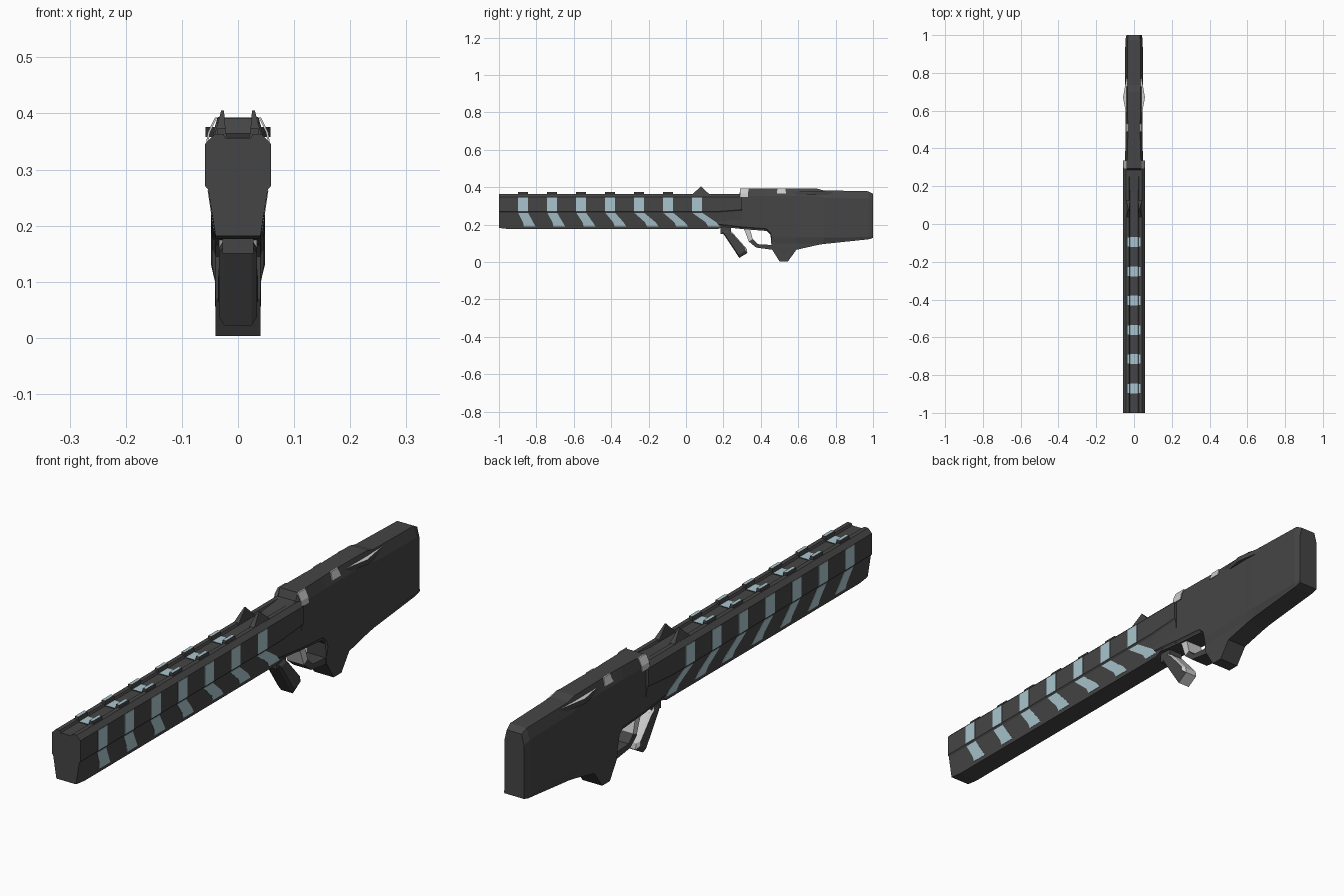
import bpy, bmesh
from mathutils import Vector

if "Cube" in bpy.data.objects:
    bpy.data.objects.remove(bpy.data.objects["Cube"])


def material(name, rgb):
    m = bpy.data.materials.new(name)
    m.diffuse_color = (*rgb, 1)
    m.use_nodes = True
    m.node_tree.nodes["Principled BSDF"].inputs["Base Color"].default_value = m.diffuse_color
    return m


DARK = material("charcoal", (0.06, 0.06, 0.06))
BLUE = material("pale blue", (0.40, 0.56, 0.62))
GREY = material("light grey", (0.60, 0.60, 0.60))


def finish(name, bm, mats, rule=None):
    bmesh.ops.recalc_face_normals(bm, faces=bm.faces)
    bm.normal_update()
    if rule:
        for f in bm.faces:
            f.material_index = int(rule(f.normal))
    me = bpy.data.meshes.new(name)
    bm.to_mesh(me)
    bm.free()
    for m in mats:
        me.materials.append(m)
    ob = bpy.data.objects.new(name, me)
    bpy.context.collection.objects.link(ob)
    return ob


def loft(name, rings, mats, rule=None):
    """Skin a list of equal-length rings and cap both ends."""
    bm = bmesh.new()
    vs = [[bm.verts.new(p) for p in r] for r in rings]
    n = len(vs[0])
    for a, b in zip(vs, vs[1:]):
        for i in range(n):
            j = (i + 1) % n
            bm.faces.new((a[i], a[j], b[j], b[i]))
    bm.faces.new(vs[0])
    bm.faces.new(vs[-1])
    return finish(name, bm, mats, rule)


def hull(name, pts, mats, rule=None):
    bm = bmesh.new()
    for p in pts:
        bm.verts.new(p)
    bmesh.ops.convex_hull(bm, input=bm.verts)
    return finish(name, bm, mats, rule)


def ring(y, half):
    """Mirror a half section (x, z) listed from top centre to bottom."""
    return [(x, y, z) for x, z in half] + [(-x, y, z) for x, z in reversed(half)]


def plate(name, side, rows, mat):
    """Thin plate on one flank; rows are (x, z, y0, y1)."""
    loft(name, [[(side * x, a, z), (side * x, b, z),
                 (side * (x - 0.004), b, z), (side * (x - 0.004), a, z)]
                for x, z, a, b in rows], [mat])


# long barrel shroud with a groove along its top
section = [(0.022, 0.355), (0.026, 0.363), (0.042, 0.363), (0.058, 0.347),
           (0.058, 0.27), (0.053, 0.264), (0.04, 0.176)]
muzzle = [(x, max(z, 0.182)) for x, z in section]
tail = section[:4] + [(0.056, 0.28), (0.052, 0.274), (0.046, 0.22)]
loft("barrel_shroud", [ring(-1, muzzle), ring(-0.95, section), ring(0.17, section),
                       ring(0.30, tail)], [DARK])

# stripes on the flanks, leaning back more toward the rear
shifts = [0.03, 0.033, 0.04, 0.05, 0.068, 0.07, 0.085]
for i, lean in enumerate(shifts):
    a = -0.897 + i * 0.155
    b = a + 0.053
    for s in (-1, 1):
        plate("stripe_upper", s, [(0.0592, 0.346, a, b), (0.0592, 0.271, a, b)], BLUE)
        plate("stripe_lower", s, [(0.0542, 0.263, a, b),
                                  (0.0465, 0.212, a + lean * 0.85, b + lean * 0.9),
                                  (0.0432, 0.19, a + lean, b + lean + 0.01)], BLUE)
    # raised rail blocks, blue on top
    if i < 6:
        block = [(0.02, 0.358), (0.023, 0.374), (0.036, 0.374), (0.04, 0.35)]
        loft("rail_block", [ring(a, block), ring(b, block)], [DARK, BLUE],
             lambda n: n.z > 0.5)

# stock body: stations of (y, bottom, top, half width, top half width)
stations = [(0.17, 0.19, 0.355, 0.046, 0.03), (0.285, 0.178, 0.364, 0.047, 0.035),
            (0.295, 0.176, 0.392, 0.047, 0.037), (0.43, 0.166, 0.393, 0.046, 0.034),
            (0.452, 0.145, 0.393, 0.046, 0.033), (0.458, 0.07, 0.393, 0.046, 0.033),
            (0.50, 0.003, 0.393, 0.046, 0.032), (0.545, 0.003, 0.393, 0.046, 0.033),
            (0.59, 0.065, 0.393, 0.046, 0.034), (0.70, 0.09, 0.392, 0.047, 0.035),
            (0.735, 0.096, 0.383, 0.048, 0.036), (0.975, 0.121, 0.378, 0.046, 0.034),
            (1.0, 0.128, 0.364, 0.04, 0.03)]
loft("stock_body", [ring(y, [(t, top), (w, top - 0.04), (w, max(bot + 0.012, 0.13)),
                             (0.041, max(bot + 0.006, 0.1)), (0.04, bot)])
                    for y, bot, top, w, t in stations], [DARK])

# trigger guard: swept band, light front and dark lower run
outer = [(0.29, 0.215), (0.315, 0.165), (0.335, 0.11), (0.375, 0.077), (0.47, 0.064)]
inner = [(0.33, 0.20), (0.345, 0.165), (0.357, 0.122), (0.385, 0.095), (0.47, 0.09)]


def band(name, lo, hi, w, mat):
    loft(name, [[(-w, *outer[k]), (w, *outer[k]), (w, *inner[k]), (-w, *inner[k])]
                for k in range(lo, hi)], [mat])


band("guard_front", 0, 3, 0.034, GREY)
band("guard_lower", 2, 5, 0.036, DARK)

# folded lever below the shroud, light on its rear faces
lever = [(0.19, 0.165), (0.225, 0.176), (0.25, 0.155), (0.325, 0.07),
         (0.328, 0.048), (0.285, 0.022)]
mid = (0.262, 0.1)


def lever_ring(x, k):
    return [(x, mid[0] + (y - mid[0]) * k, mid[1] + (z - mid[1]) * k) for y, z in lever]


loft("lever", [lever_ring(-0.034, 0.8), lever_ring(-0.024, 1),
               lever_ring(0.024, 1), lever_ring(0.034, 0.8)], [DARK, GREY],
     lambda n: n.y > 0.3)
hull("lever_pivot", [(x, y, z) for x in (-0.028, 0.028) for y in (0.185, 0.24)
                     for z in (0.15, 0.19)], [DARK])

for s in (-1, 1):
    # pointed sight ears
    hull("sight_ear", [(s * x, y, 0.357) for x in (0.021, 0.043) for y in (0.03, 0.13)]
         + [(s * x, 0.08, 0.405) for x in (0.025, 0.03)], [DARK])
    # light clips along the top edges
    plate("collar_clip", s, [(0.057, 0.345, 0.29, 0.335), (0.054, 0.366, 0.29, 0.335),
                             (0.041, 0.393, 0.29, 0.335)], GREY)
    plate("edge_clip", s, [(0.0445, 0.366, 0.485, 0.535),
                           (0.036, 0.394, 0.49, 0.53)], GREY)
    # low flank fins with light tops
    hull("flank_fin", [(s * x, y, z) for x, y in ((0.036, 0.55), (0.058, 0.67), (0.036, 0.80))
                       for z in (0.358, 0.376)], [DARK, GREY], lambda n: n.z > 0.5)
